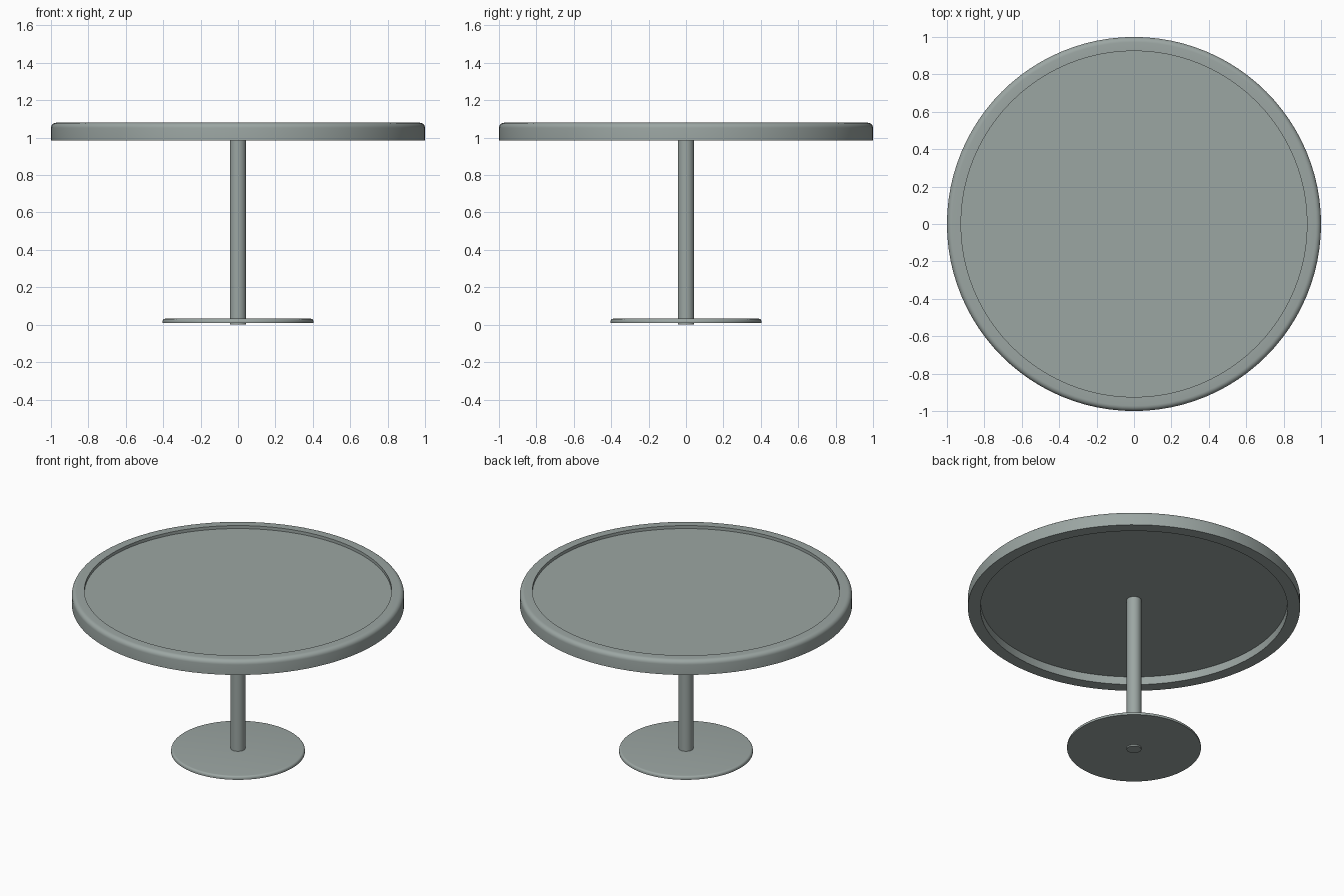
import bpy, bmesh, math

cube = bpy.data.objects.get("Cube")
if cube:
    bpy.data.objects.remove(cube, do_unlink=True)

metal = bpy.data.materials.new("grey_green_metal")
metal.use_nodes = True
colour = (0.33, 0.38, 0.365, 1.0)
metal.diffuse_color = colour
metal.node_tree.nodes["Principled BSDF"].inputs["Base Color"].default_value = colour


def rounded(r, z, radius, steps=6):
    """Profile points of a rounded outer top corner, from side to top."""
    angles = [math.pi / 2 * i / steps for i in range(steps + 1)]
    return [(r - radius + radius * math.cos(a), z - radius + radius * math.sin(a))
            for a in angles]


def lathe(name, profile, closed=False, steps=96):
    """Spin an (r, z) profile around the z axis."""
    bm = bmesh.new()
    verts = [bm.verts.new((r, 0, z)) for r, z in profile]
    edges = [bm.edges.new(pair) for pair in zip(verts, verts[1:])]
    if closed:
        edges.append(bm.edges.new((verts[-1], verts[0])))
    bmesh.ops.spin(bm, geom=verts + edges, cent=(0, 0, 0), axis=(0, 0, 1),
                   angle=math.tau, steps=steps, use_duplicate=False)
    bmesh.ops.remove_doubles(bm, verts=bm.verts, dist=0.0001)
    bmesh.ops.recalc_face_normals(bm, faces=bm.faces)
    mesh = bpy.data.meshes.new(name)
    bm.to_mesh(mesh)
    bm.free()
    mesh.materials.append(metal)
    obj = bpy.data.objects.new(name, mesh)
    bpy.context.collection.objects.link(obj)
    bpy.ops.object.select_all(action="DESELECT")
    obj.select_set(True)
    bpy.context.view_layer.objects.active = obj
    bpy.ops.object.shade_smooth_by_angle(angle=math.radians(35))
    return obj


def disc(name, r, bottom, top, radius=0.0):
    """Solid disc or post, with an optional rounded top edge."""
    edge = rounded(r, top, radius) if radius else [(r, top)]
    return lathe(name, [(0, bottom), (r, bottom)] + edge + [(0, top)])


# Raised rim around the table top
lathe("top_rim", [(0.925, 0.985), (1.0, 0.985)] + rounded(1.0, 1.08, 0.028)
      + [(0.925, 1.08)], closed=True)

# Recessed panel inside the rim
disc("top_panel", 0.926, 1.038, 1.06)

# Centre post, reaching slightly below the foot plate
disc("post", 0.044, 0.0, 1.05)

# Round foot plate
disc("foot_plate", 0.403, 0.01, 0.032, 0.014)
